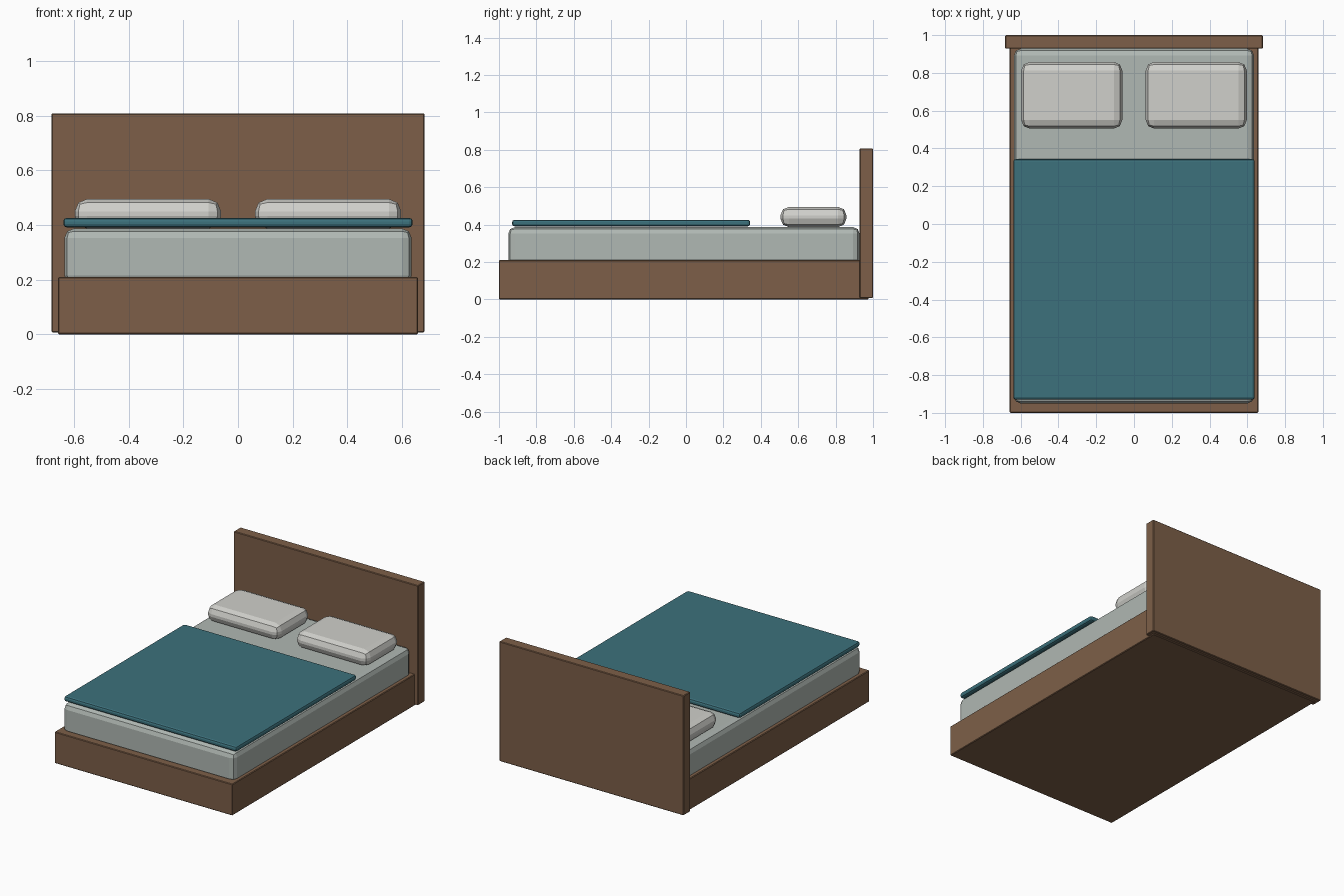
import bpy

if "Cube" in bpy.data.objects:
    bpy.data.objects.remove(bpy.data.objects["Cube"])


def material(name, rgb):
    # sRGB 0-255 to linear
    m = bpy.data.materials.new(name)
    lin = [((c / 255 + 0.055) / 1.055) ** 2.4 for c in rgb]
    m.diffuse_color = (*lin, 1)
    m.use_nodes = True
    m.node_tree.nodes["Principled BSDF"].inputs["Base Color"].default_value = m.diffuse_color
    return m


def box(name, lo, hi, mat, bevel, segments):
    # Rounded box spanning two opposite corners
    bpy.ops.mesh.primitive_cube_add(
        size=1, location=[(a + b) / 2 for a, b in zip(lo, hi)])
    ob = bpy.context.object
    ob.name = name
    ob.scale = [b - a for a, b in zip(lo, hi)]
    bpy.ops.object.transform_apply(location=False, rotation=False, scale=True)
    ob.data.materials.append(mat)
    mod = ob.modifiers.new("rounding", 'BEVEL')
    mod.width = bevel
    mod.segments = segments
    return ob


wood = material("brown wood", (125, 95, 72))
sheet = material("grey sheet", (176, 184, 179))
linen = material("pale linen", (208, 208, 203))
teal = material("teal cloth", (60, 113, 124))

# Base and headboard
box("bed_base", (-0.658, -1.0, 0.0), (0.658, 0.975, 0.21), wood, 0.004, 1)
box("headboard", (-0.682, 0.928, 0.007), (0.682, 1.0, 0.808), wood, 0.004, 1)

# Bedding
box("mattress", (-0.635, -0.95, 0.18), (0.635, 0.928, 0.387), sheet, 0.035, 2)
box("blanket", (-0.639, -0.93, 0.391), (0.639, 0.343, 0.426), teal, 0.013, 2)

# Pillows, one on each side
for side, label in ((-1, "left"), (1, "right")):
    xs = sorted((side * 0.062, side * 0.597))
    box(label + "_pillow", (xs[0], 0.505, 0.387), (xs[1], 0.858, 0.495),
        linen, 0.045, 2)
